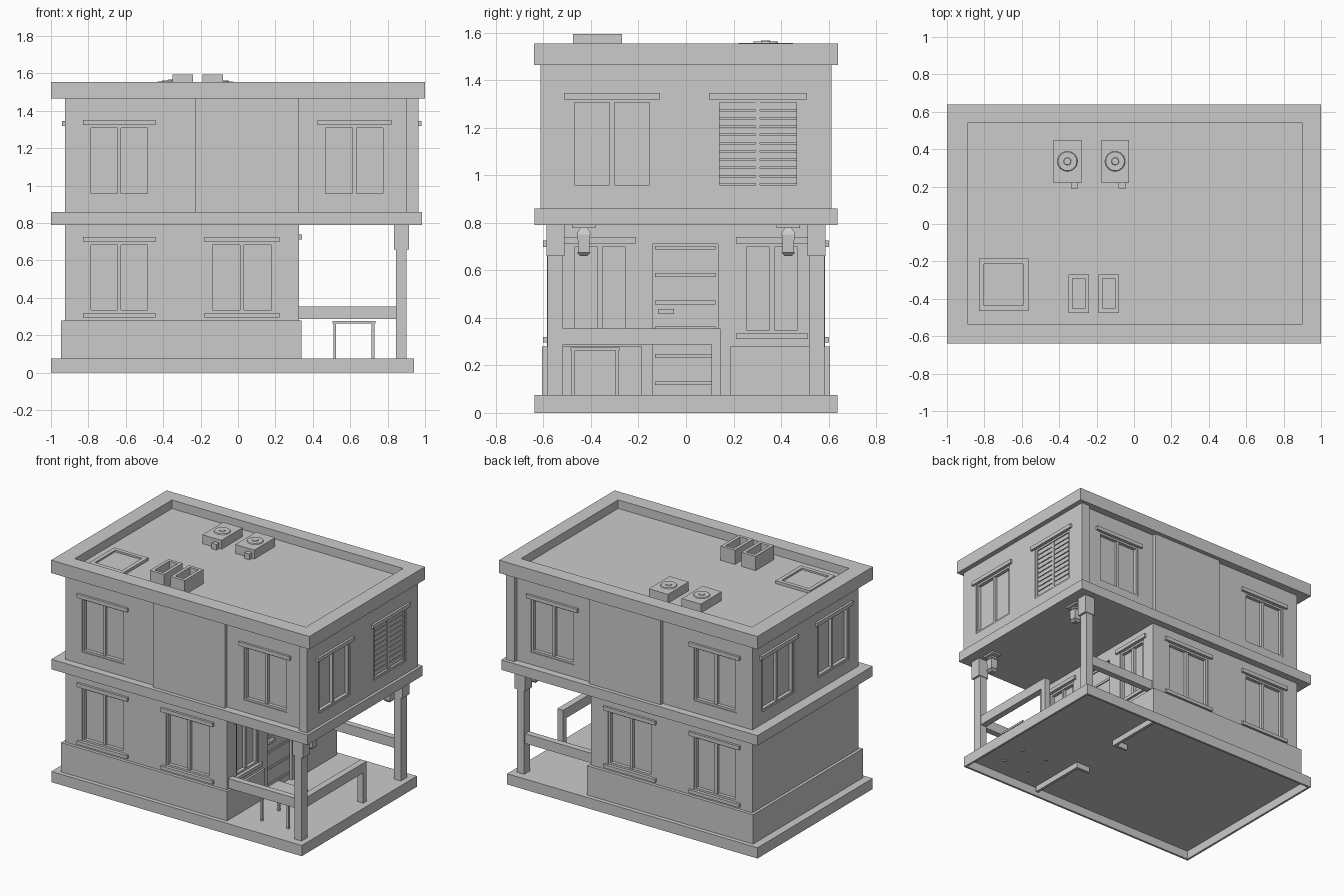
import bpy, bmesh, math
from mathutils import Matrix

if "Cube" in bpy.data.objects:
    bpy.data.objects.remove(bpy.data.objects["Cube"])


def add_box(bm, x0, x1, y0, y1, z0, z1):
    m = Matrix.Translation(((x0 + x1) / 2, (y0 + y1) / 2, (z0 + z1) / 2)) @ \
        Matrix.Diagonal((abs(x1 - x0), abs(y1 - y0), abs(z1 - z0), 1))
    bmesh.ops.create_cube(bm, size=1, matrix=m)


def boxes(name, *dims):
    """One object made of axis-aligned boxes (x0, x1, y0, y1, z0, z1)."""
    bm = bmesh.new()
    for d in dims:
        add_box(bm, *d)
    me = bpy.data.meshes.new(name)
    bm.to_mesh(me)
    bm.free()
    ob = bpy.data.objects.new(name, me)
    bpy.context.collection.objects.link(ob)
    return ob


def cone(name, x, y, z0, z1, r0, r1, sides=24, turn=0):
    bpy.ops.mesh.primitive_cone_add(vertices=sides, radius1=r0, radius2=r1, depth=z1 - z0,
                                    location=(x, y, (z0 + z1) / 2), rotation=(0, 0, turn))
    bpy.context.object.name = name


def cut(ob, cutter):
    mod = ob.modifiers.new("cut", 'BOOLEAN')
    mod.object, mod.operation, mod.solver = cutter, 'DIFFERENCE', 'EXACT'
    dg = bpy.context.evaluated_depsgraph_get()
    me = bpy.data.meshes.new_from_object(ob.evaluated_get(dg))
    ob.modifiers.clear()
    ob.data = me


def frame(x0, x1, y0, y1, z0, z1, t):
    """Four boxes forming a rectangular ring lying flat."""
    return [(x0, x1, y0, y0 + t, z0, z1), (x0, x1, y1 - t, y1, z0, z1),
            (x0, x0 + t, y0 + t, y1 - t, z0, z1), (x1 - t, x1, y0 + t, y1 - t, z0, z1)]


def on_wall(side, pos, u0, u1, d0, d1, z0, z1):
    """Box in wall coordinates: u along the wall, d outward from its face."""
    s = 1 if side in ("right", "back") else -1
    a, b = sorted((pos + s * d0, pos + s * d1))
    return (a, b, u0, u1, z0, z1) if side in ("right", "left") else (u0, u1, a, b, z0, z1)


holes = []
D = 0.03


def window(side, pos, u0, u1, z0, z1, sill=False, louvre=False):
    def w(*a):
        return on_wall(side, pos, *a)
    holes.append(w(u0, u1, -D, 0.02, z0, z1))
    t, c = 0.014, (u0 + u1) / 2
    parts = [w(u0, u0 + t, -D, -0.006, z0, z1), w(u1 - t, u1, -D, -0.006, z0, z1),
             w(u0 + t, u1 - t, -D, -0.006, z0, z0 + t), w(u0 + t, u1 - t, -D, -0.006, z1 - t, z1),
             w(c - 0.01, c + 0.01, -D, -0.01, z0 + t, z1 - t)]
    boxes(side + "_window_frame", *parts)
    boxes(side + "_window_header", w(u0 - 0.03, u1 + 0.03, -0.01, 0.016, z1, z1 + 0.027))
    if sill:
        boxes(side + "_window_sill", w(u0 - 0.03, u1 + 0.03, -0.01, 0.016, z0 - 0.024, z0))
    if louvre:
        n = 10
        step = (z1 - z0 - 2 * t) / n
        boxes(side + "_window_slats", *[w(u0 + t, u1 - t, -D, -0.014, z0 + t + i * step + 0.006,
                                          z0 + t + (i + 1) * step) for i in range(n)])


# Windows
for side, pos in (("front", -0.585), ("back", 0.585)):
    for a, b in ((-0.80, -0.47), (0.455, 0.79)):
        window(side, pos, a, b, 0.945, 1.323)
    for a, b in ((-0.80, -0.47), (-0.15, 0.193)):
        window(side, pos, a, b, 0.32, 0.698, sill=True)
for side, pos in (("right", 0.965), ("left", -0.925)):
    window(side, pos, -0.483, -0.139, 0.945, 1.32)
    window(side, pos, 0.126, 0.479, 0.945, 1.32, louvre=side == "right")
for a, b in ((-0.483, -0.24), (0.24, 0.483)):
    window("right", 0.325, a, b, 0.335, 0.713, sill=True)

# Door with ribs and handle
holes.append((0.295, 0.36, -0.14, 0.135, 0.075, 0.71))
ribs = [(0.29, 0.312, -0.13, 0.125, z - 0.008, z + 0.008) for z in (0.695, 0.58, 0.465, 0.355, 0.24, 0.125)]
boxes("door", (0.285, 0.305, -0.14, 0.135, 0.075, 0.71), *ribs)
boxes("door_handle", (0.3, 0.325, -0.118, -0.05, 0.417, 0.437))

# Walls, cut by the window and door openings
cutter = boxes("opening_cutter", *holes)
cutter.hide_render = True
for name, d in (("ground_wall", (-0.925, 0.325, -0.585, 0.585, 0.07, 0.795)),
                ("upper_left_wall", (-0.925, -0.23, -0.585, 0.585, 0.85, 1.47)),
                ("upper_right_wall", (0.325, 0.9, -0.585, 0.585, 0.85, 1.47)),
                ("upper_side_wall", (0.9, 0.965, -0.613, 0.613, 0.85, 1.47))):
    cut(boxes(name, d), cutter)
bpy.data.objects.remove(cutter)
boxes("upper_middle_panel", (-0.23, 0.325, -0.61, 0.61, 0.85, 1.47))

# Plinth, split by the doorway
boxes("plinth", (-0.945, 0.285, -0.607, -0.58, 0.07, 0.28), (-0.945, 0.285, 0.58, 0.607, 0.07, 0.28),
      (-0.945, -0.92, -0.58, 0.58, 0.07, 0.28),
      (0.285, 0.34, -0.607, -0.185, 0.07, 0.28), (0.285, 0.34, 0.185, 0.607, 0.07, 0.28))

# Base slab, hollow underneath, with footing ribs
base = boxes("base_slab", (-1, 0.94, -0.637, 0.637, 0, 0.075))
hollow = boxes("base_cutter", (-0.985, 0.925, -0.622, 0.622, -0.1, 0.06))
cut(base, hollow)
bpy.data.objects.remove(hollow)
for s in (-1, 1):
    y0, y1 = sorted((s * 0.185, s * 0.607))
    r0, r1 = sorted((s * 0.185, s * 0.205))
    boxes("footing_rib", (0.32, 0.34, y0, y1, 0.02, 0.065), (0.23, 0.32, r0, r1, 0.02, 0.065))

# Floor slab, roof slab and parapet
boxes("floor_slab", (-1, 0.985, -0.637, 0.637, 0.79, 0.86))
roof = boxes("roof", (-1, 1, -0.639, 0.639, 1.465, 1.555))
well = boxes("roof_cutter", (-0.89, 0.9, -0.535, 0.54, 1.495, 1.7))
cut(roof, well)
bpy.data.objects.remove(well)

# Porch posts, rails and lanterns
for s, end in ((-1, "front"), (1, "back")):
    y = s * 0.55
    boxes(end + "_porch_post", (0.845, 0.9, y - 0.033, y + 0.033, 0.07, 0.67))
    boxes(end + "_post_capital", (0.835, 0.915, y - 0.038, y + 0.038, 0.66, 0.795))
    boxes(end + "_porch_rail", (0.32, 0.85, y - 0.022, y + 0.022, 0.287, 0.355))
    ly = s * 0.43
    boxes(end + "_lantern_mount", (0.835, 0.905, ly - 0.05, ly + 0.05, 0.778, 0.795))
    cone(end + "_lantern_cap", 0.87, ly, 0.75, 0.78, 0.045, 0.02, 4, math.pi / 4)
    cone(end + "_lantern_body", 0.87, ly, 0.675, 0.75, 0.032, 0.038, 4, math.pi / 4)
    cone(end + "_lantern_base", 0.87, ly, 0.66, 0.675, 0.02, 0.042, 4, math.pi / 4)
boxes("side_porch_rail", (0.85, 0.895, -0.52, 0.145, 0.287, 0.355), (0.85, 0.895, 0.107, 0.145, 0.07, 0.29))

# Porch table
boxes("table", (0.505, 0.735, -0.487, -0.277, 0.262, 0.276),
      *[(x, x + 0.015, y, y + 0.015, 0.05, 0.265) for x in (0.51, 0.715) for y in (-0.482, -0.297)])

# Roof equipment: skylight, vents and cooling units
boxes("skylight", *frame(-0.83, -0.565, -0.465, -0.185, 1.49, 1.515, 0.028),
      (-0.805, -0.59, -0.44, -0.21, 1.49, 1.503))
for x in (-0.35, -0.19):
    boxes("roof_vent", *frame(x, x + 0.11, -0.475, -0.27, 1.49, 1.595, 0.022))
for x in (-0.43, -0.175):
    boxes("cooling_unit", (x, x + 0.148, 0.22, 0.45, 1.49, 1.557))
    cone("cooling_fan_rim", x + 0.074, 0.335, 1.555, 1.563, 0.055, 0.05)
    cone("cooling_fan_hub", x + 0.074, 0.335, 1.56, 1.567, 0.022, 0.018)
    boxes("cooling_pipe", (x + 0.092, x + 0.13, 0.19, 0.225, 1.49, 1.535))
